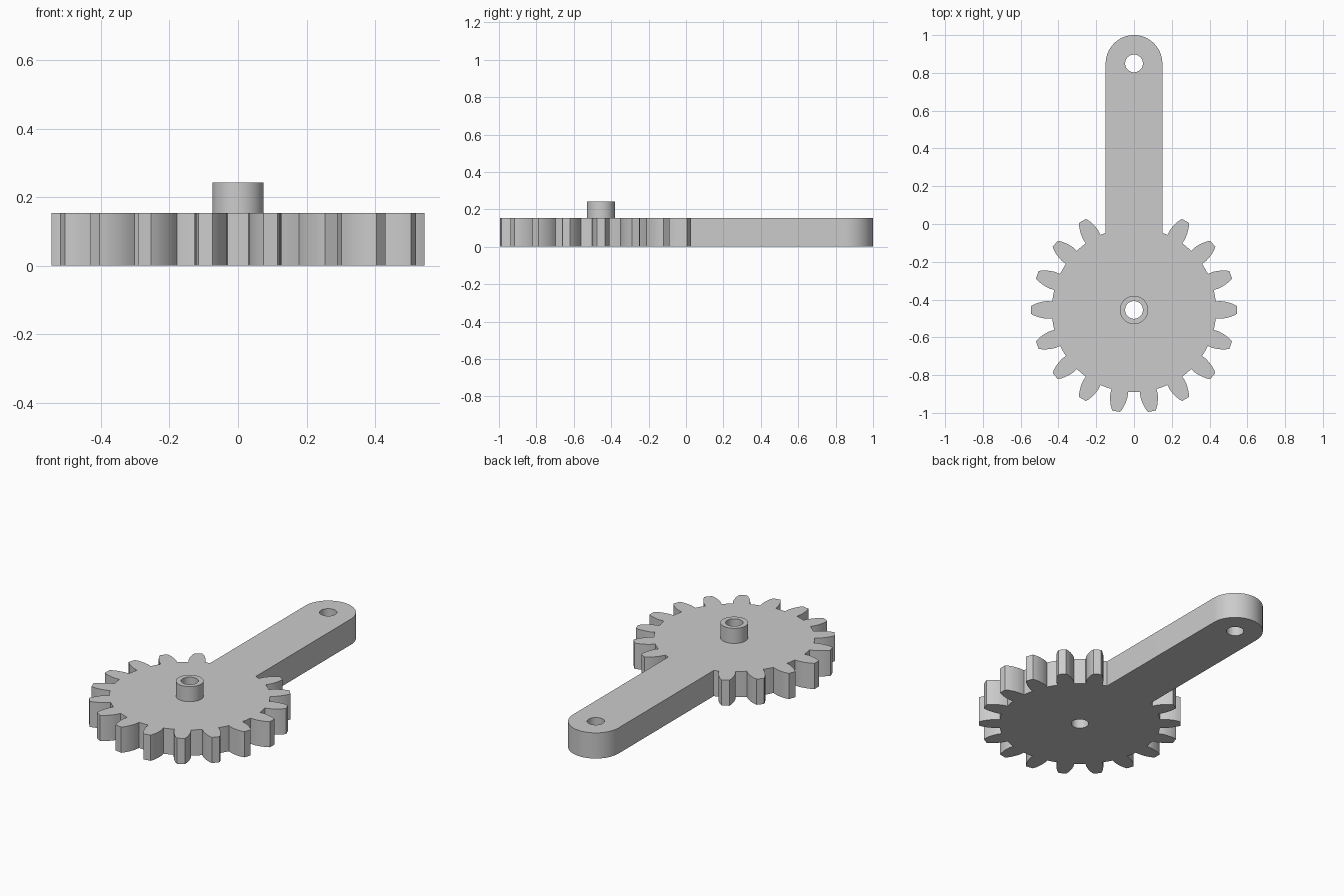
import bpy, bmesh
from math import sin, cos, asin, pi, radians, sqrt

if "Cube" in bpy.data.objects:
    bpy.data.objects.remove(bpy.data.objects["Cube"])

GEAR_Y = -0.455      # gear centre
ROOT, TIP = 0.435, 0.545
THICK, BOSS_TOP = 0.153, 0.243
ARM_W, ARM_Y = 0.15, 0.85
HOLE = 0.047

grey = bpy.data.materials.new("plain grey")
grey.diffuse_color = (0.6, 0.6, 0.6, 1)
grey.use_nodes = True
grey.node_tree.nodes["Principled BSDF"].inputs["Base Color"].default_value = grey.diffuse_color


def circle(cx, cy, r, n=48):
    return [(cx + r * cos(2 * pi * i / n), cy + r * sin(2 * pi * i / n)) for i in range(n)]


def plate(name, loops, z0, z1):
    """Extrude a filled outline; inner loops become holes."""
    cu = bpy.data.curves.new(name + "_profile", 'CURVE')
    cu.dimensions = '2D'
    cu.fill_mode = 'BOTH'
    cu.extrude = (z1 - z0) / 2
    for pts in loops:
        s = cu.splines.new('POLY')
        s.points.add(len(pts) - 1)
        for p, (x, y) in zip(s.points, pts):
            p.co = (x, y, 0, 1)
        s.use_cyclic_u = True
    tmp = bpy.data.objects.new(name + "_profile", cu)
    bpy.context.collection.objects.link(tmp)
    dg = bpy.context.evaluated_depsgraph_get()
    me = bpy.data.meshes.new_from_object(tmp.evaluated_get(dg))
    bpy.data.objects.remove(tmp)
    # weld caps to walls and lift into place
    bm = bmesh.new()
    bm.from_mesh(me)
    bmesh.ops.remove_doubles(bm, verts=bm.verts, dist=1e-5)
    bmesh.ops.translate(bm, verts=bm.verts, vec=(0, 0, (z0 + z1) / 2))
    bmesh.ops.recalc_face_normals(bm, faces=bm.faces)
    bm.to_mesh(me)
    bm.free()
    me.name = name
    me.materials.clear()
    me.materials.append(grey)
    ob = bpy.data.objects.new(name, me)
    bpy.context.collection.objects.link(ob)
    bpy.ops.object.select_all(action='DESELECT')
    ob.select_set(True)
    bpy.context.view_layer.objects.active = ob
    bpy.ops.object.shade_smooth_by_angle(angle=radians(30))
    return ob


# tooth flank: (distance from gear centre, half width)
flank = [(ROOT, 0.045), (0.462, 0.0465), (0.485, 0.0435), (0.507, 0.038),
         (0.527, 0.031), (TIP, 0.021)]
tooth = [(r, -asin(w / r)) for r, w in flank] + [(r, asin(w / r)) for r, w in reversed(flank)]
half_root = asin(flank[0][1] / ROOT)
step = radians(20)

# gear outline counter-clockwise from left of the arm round to its right
outline = []
for k in range(16):
    a = radians(120) + k * step
    outline += [(r * cos(a + t), GEAR_Y + r * sin(a + t)) for r, t in tooth]
    if k < 15:
        for i in (1, 2, 3):   # root arc between teeth
            b = a + half_root + (step - 2 * half_root) * i / 4
            outline.append((ROOT * cos(b), GEAR_Y + ROOT * sin(b)))

# arm with rounded end
y_join = GEAR_Y + sqrt(ROOT ** 2 - ARM_W ** 2)
outline.append((ARM_W, y_join))
outline += [(ARM_W * cos(pi * i / 32), ARM_Y + ARM_W * sin(pi * i / 32)) for i in range(33)]
outline.append((-ARM_W, y_join))

plate("gear_with_arm", [outline, circle(0, GEAR_Y, HOLE), circle(0, ARM_Y, HOLE)], 0, THICK)

# hollow boss on the gear
plate("hub_boss", [circle(0, GEAR_Y, 0.075), circle(0, GEAR_Y, HOLE)], THICK, BOSS_TOP)
